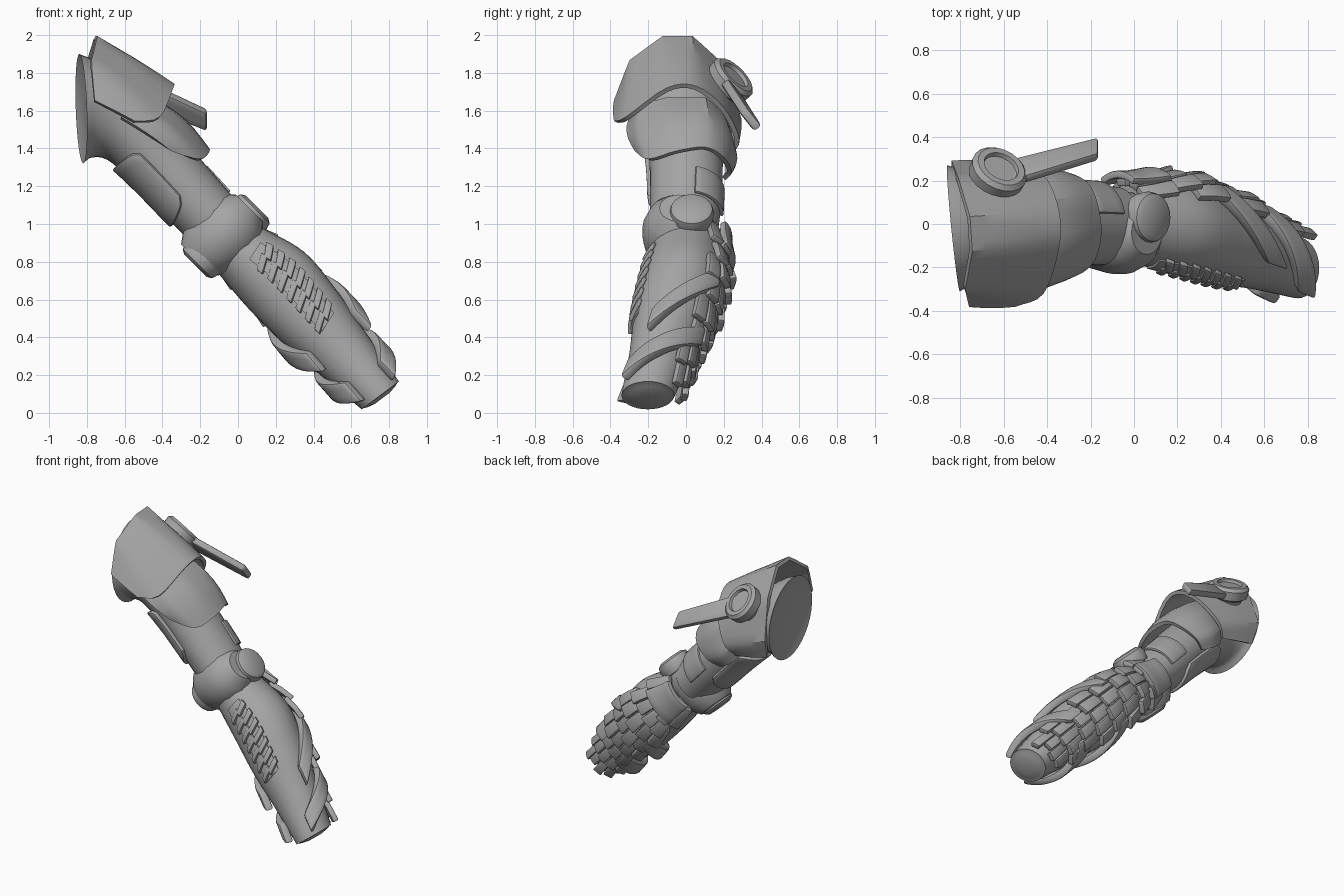
import bpy, math, random
from mathutils import Vector

if "Cube" in bpy.data.objects:
    bpy.data.objects.remove(bpy.data.objects["Cube"])

random.seed(4)
GREY = bpy.data.materials.new("dark_grey")
GREY.diffuse_color = (.38, .38, .38, 1)
GREY.use_nodes = True
GREY.node_tree.nodes["Principled BSDF"].inputs["Base Color"].default_value = GREY.diffuse_color


def spline(keys, t):
    """Catmull-Rom through equally spaced keys, t in 0..1 (slight overshoot allowed)."""
    n = len(keys) - 1
    f = t * n
    i = max(0, min(n - 1, math.floor(f)))
    f -= i
    k = lambda j: Vector(keys[j])
    p1, p2 = k(i), k(i + 1)
    p0 = k(i - 1) if i > 0 else p1 * 2 - p2
    p3 = k(i + 2) if i + 2 <= n else p2 * 2 - p1
    return 0.5 * (2 * p1 + (p2 - p0) * f + (2 * p0 - 5 * p1 + 4 * p2 - p3) * f * f
                  + (3 * p1 - p0 - 3 * p2 + p3) * f ** 3)


def polyline(keys, t):
    f = t * (len(keys) - 1)
    i = min(len(keys) - 2, math.floor(f))
    return Vector(keys[i]).lerp(Vector(keys[i + 1]), f - i)


def make(name, grids, thick=0, bevel=0, closed=False, angle=35):
    """Turn point grids into one object, optionally thickened and bevelled."""
    verts, faces = [], []
    for g in grids:
        base, m = len(verts), len(g[0])
        for row in g:
            verts += [tuple(p) for p in row]
        for r in range(len(g) - 1):
            for c in range(m if closed else m - 1):
                d = (c + 1) % m
                faces.append([base + r * m + c, base + r * m + d,
                              base + (r + 1) * m + d, base + (r + 1) * m + c])
        if closed:
            faces.append([base + c for c in reversed(range(m))])
            faces.append([base + (len(g) - 1) * m + c for c in range(m)])
    me = bpy.data.meshes.new(name)
    me.from_pydata(verts, [], faces)
    me.materials.append(GREY)
    ob = bpy.data.objects.new(name, me)
    bpy.context.collection.objects.link(ob)
    bpy.ops.object.select_all(action='DESELECT')
    ob.select_set(True)
    bpy.context.view_layer.objects.active = ob
    if thick:
        s = ob.modifiers.new("shell", 'SOLIDIFY')
        s.thickness, s.offset = thick, 0
        bpy.ops.object.modifier_apply(modifier="shell")
    if bevel:
        b = ob.modifiers.new("bevel", 'BEVEL')
        b.width, b.segments, b.angle_limit = bevel, 2, math.radians(40)
        bpy.ops.object.modifier_apply(modifier="bevel")
    bpy.ops.object.mode_set(mode='EDIT')
    bpy.ops.mesh.select_all(action='SELECT')
    bpy.ops.mesh.normals_make_consistent(inside=False)
    bpy.ops.object.mode_set(mode='OBJECT')
    bpy.ops.object.shade_smooth_by_angle(angle=math.radians(angle))
    return ob


# Limb rings: x, y, z, tilt of the ring in degrees, radius in xz, radius in y, yaw
ARM = [(-.83, -.02, 1.61, 92, .29, .29, .1), (-.755, -.01, 1.6, 85, .25, .26, .1),
       (-.61, 0, 1.5, 62, .18, .22, .05), (-.435, 0, 1.345, 48, .175, .195, 0),
       (-.25, 0, 1.145, 45, .17, .19, 0), (-.08, -.01, .96, 45, .16, .18, 0)]
FORE = [(0, 0, .87, 45, .165, .18, 0), (.2, -.02, .705, 45, .21, .21, 0),
        (.375, -.07, .515, 45, .2, .205, 0), (.555, -.13, .315, 44, .165, .17, 0),
        (.72, -.19, .13, 38, .13, .145, 0)]


def on_limb(limb, t, a, h=0, scale=1):
    """Point on a limb: angle 0 is the upper edge, 90 the back, -90 the front."""
    x, y, z, ang, rv, ry, yaw = spline(limb, t)
    ang, a = math.radians(ang), math.radians(a)
    v = (rv + h) * scale * math.cos(a)
    w = (ry + h) * scale * math.sin(a)
    return Vector((x + v * math.cos(ang) - yaw * w, y + w, z + v * math.sin(ang)))


def ring(limb, t, scale=1, shift=(0, 0, 0), n=32):
    return [on_limb(limb, t, 360 * i / n, 0, scale) + Vector(shift) for i in range(n)]


def patch(limb, t0, t1, a0, a1, w, h0, h1, nq=8, ns=4, taper=0):
    """Plate hugging a limb, running from (t0,a0) to (t1,a1) with width w along the limb."""
    g = []
    for j in range(ns + 1):
        s = j / ns
        row = []
        for i in range(nq + 1):
            q = i / nq
            wid = w * (1 - taper + taper * math.sin(math.pi * q) ** .5 if 0 < i < nq else 1 - taper)
            row.append(on_limb(limb, t0 + (t1 - t0) * q + (s - .5) * wid,
                               a0 + (a1 - a0) * q, h0 + (h1 - h0) * s))
        g.append(row)
    return g


def lathe(name, centre, axis, profile, n=24, bevel=0):
    rot = Vector((0, 0, 1)).rotation_difference(Vector(axis))
    g = [[Vector(centre) + rot @ Vector((r * math.cos(math.tau * i / n), r * math.sin(math.tau * i / n), z))
          for i in range(n)] for r, z in profile]
    return make(name, [g], bevel=bevel, closed=True)


def cap(name, near, far, bulge, centre, thick):
    """Curved armour shell between a faceted inner rim and a smooth outer rim."""
    g = []
    for j in range(7):
        s = j / 6
        row = []
        for i in range(25):
            p = polyline(near, i / 24).lerp(spline(far, i / 24), s)
            out = (p - Vector(centre)).normalized()
            row.append(p + out * bulge * math.sin(math.pi * s))
        g.append(row)
    return make(name, [g], thick, angle=30)


# Upper arm with shallow shoulder socket
dish = [ring(ARM, 0, .4, (.03, 0, 0)), ring(ARM, 0, .75, (.022, 0, 0)), ring(ARM, 0, .95, (.005, 0, 0))]
make("upper_arm", [dish + [ring(ARM, i / 20) for i in range(21)]], closed=True)
make("under_arm_pad", [patch(ARM, .65, .65, 118, 258, .36, .014, .008, 14, 6, .35)], .028, .008)
make("arm_collar", [patch(ARM, .83, .83, 15, 95, .14, .002, .008)], .02, .006)

# Shoulder armour, curling in towards the arm at the back
cap("shoulder_cap",
    [(-.76, -.37, 1.65), (-.78, -.29, 1.86), (-.75, -.12, 1.985), (-.76, .03, 1.985), (-.81, .2, 1.83),
     (-.84, .28, 1.56), (-.82, .23, 1.42)],
    [(-.55, -.37, 1.54), (-.42, -.31, 1.56), (-.35, -.1, 1.71), (-.35, .05, 1.72), (-.4, .19, 1.61),
     (-.5, .27, 1.45), (-.57, .23, 1.37)],
    .006, (-.65, -.03, 1.5), .025)
cap("lower_shoulder_cap",
    [(-.62, -.29, 1.56), (-.52, -.25, 1.62), (-.46, -.1, 1.66), (-.46, .1, 1.66), (-.52, .19, 1.58),
     (-.56, .23, 1.43), (-.58, .19, 1.36)],
    [(-.36, -.26, 1.39), (-.21, -.19, 1.34), (-.16, -.05, 1.38), (-.18, .1, 1.4), (-.23, .19, 1.35),
     (-.34, .23, 1.28), (-.42, .2, 1.24)],
    .03, (-.45, 0, 1.4), .025)

# Shoulder knob and blade
n = Vector((.35, .65, .65)).normalized()
lathe("shoulder_knob", Vector((-.61, .265, 1.79)), n,
      [(.08, -.16), (.1, -.1), (.13, -.08), (.135, -.02), (.115, 0), (.085, 0), (.08, -.02)], 20)
top, tip = Vector((-.56, .235, 1.72)), Vector((-.165, .345, 1.55))
across = Vector((0, .6, -.75)).normalized()
make("shoulder_blade", [[[top.lerp(tip, s) + across * w * (.08 - .018 * s) for w in (-1, -.3, .3, 1)]
                         for s in (0, .5, 1)]], .05, .016)

# Elbow hub and side pads
lathe("elbow_hub", (-.075, -.04, .95), (1, 0, 1),
      [(.12, -.2), (.17, -.13), (.19, -.03), (.19, .05), (.16, .13), (.1, .19)])
pad = [(.075, -.06), (.11, -.05), (.12, 0), (.11, .035), (.085, .05)]
lathe("elbow_pad_outer", (.065, .03, 1.055), (1, 0, 1), pad, 20)
lathe("elbow_pad_inner", (-.19, -.07, .815), (-1, 0, -1), pad, 20)

# Forearm with rounded wrist
wrist = [ring(FORE, 1.05, .93), ring(FORE, 1.05, .75, (.005, 0, -.008)), ring(FORE, 1.05, .4, (.01, 0, -.016))]
make("forearm", [[ring(FORE, i / 24) for i in range(-1, 25)] + [ring(FORE, 1.05)] + wrist], closed=True)

# Wrapping forearm fins: name, start t, end t, start angle, end angle, width
for name, t0, t1, a0, a1, w in (("upper_fin_mid", .36, .7, 60, -20, .14),
                                ("upper_fin_wrist", .7, .97, 72, -48, .13),
                                ("lower_fin_mid", .4, .69, 125, 230, .14),
                                ("lower_fin_wrist", .72, .95, 110, 240, .16)):
    make(name, [patch(FORE, t0, t1, a0, a1, w, .015, .038, 16, 3, .12)], .055, .014)

# Overlapping scales down the back of the forearm
scales = []
for i in range(8):
    t = .03 + i * .13
    cols = 4 if i % 2 else 5
    step = 21.5
    for j in range(cols):
        a = 90 + (j - (cols - 1) / 2) * step
        shift = random.uniform(-.025, .025)
        scales.append(patch(FORE, t + shift, t + shift, a - step * .45, a + step * .45,
                            .17, .01, .052 + random.uniform(-.012, .012), 4, 2))
make("forearm_scales", scales, .036, .006)

# Elbow-end back plate
make("elbow_back_plate", [patch(FORE, .0, .0, 58, 122, .2, .045, .06)], .035, .008)

# Ribbed vent on the front of the forearm
make("vent_panel", [patch(FORE, .32, .34, -57, -92, .52, .003, .003, 8, 12)], .012)
ribs = []
for i in range(7):
    t = .1 + i * .07
    ribs.append(patch(FORE, t, t + .045, -52, -75, .04, .01, .018, 4, 2))
    ribs.append(patch(FORE, t + .02, t + .065, -72, -97, .036, .006, .013, 4, 2))
make("vent_ribs", ribs, .024, .006)
